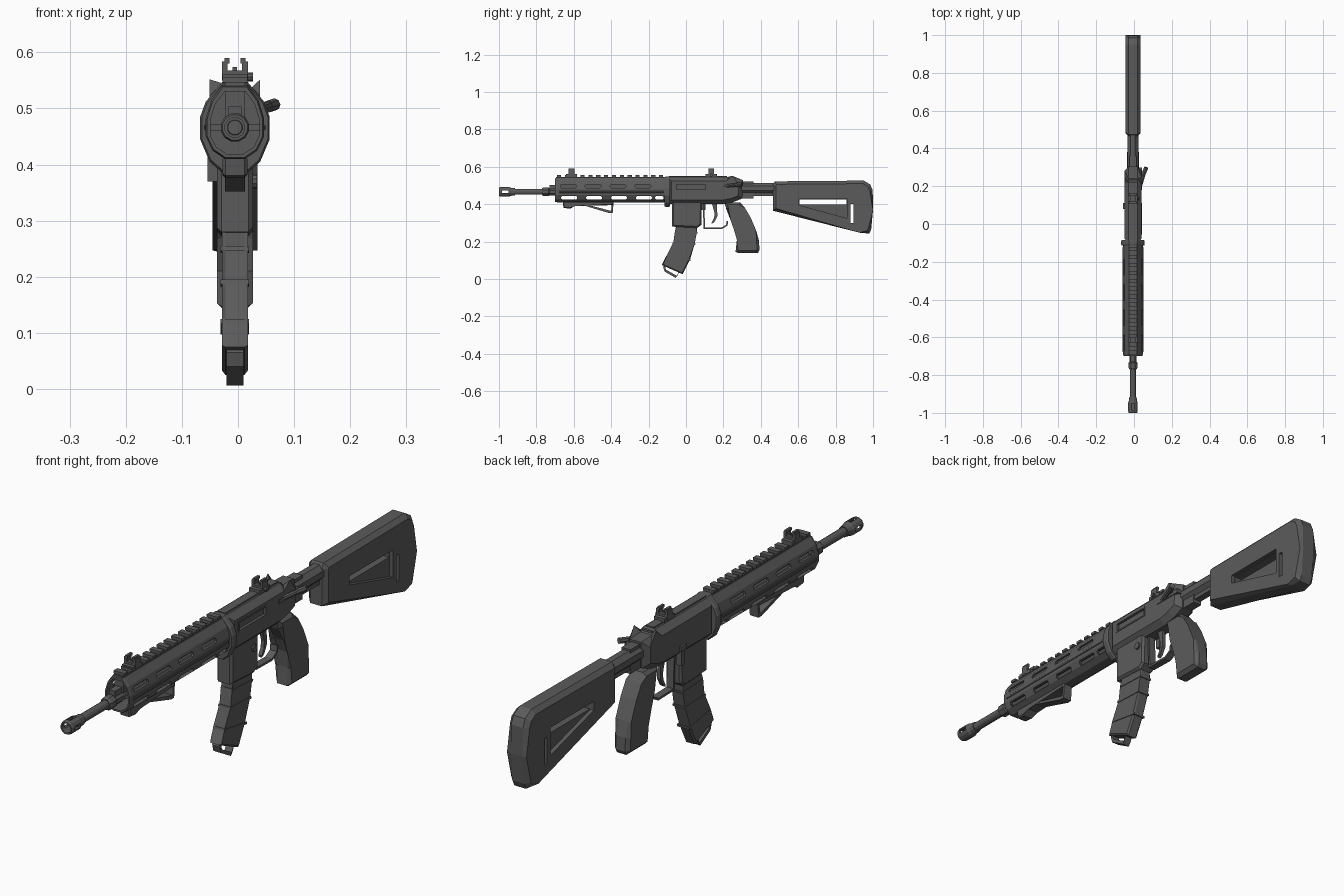
import bpy, bmesh, math
from mathutils import Vector, Matrix

if "Cube" in bpy.data.objects:
    bpy.data.objects.remove(bpy.data.objects["Cube"])

CX = -0.0055      # sideways offset of the centre line
ZB = 0.466        # bore height
gunmetal = bpy.data.materials.new("dark_grey")
gunmetal.diffuse_color = (0.105, 0.105, 0.105, 1)
gunmetal.use_nodes = True
gunmetal.node_tree.nodes["Principled BSDF"].inputs["Base Color"].default_value = gunmetal.diffuse_color


def finish(name, bm):
    bmesh.ops.recalc_face_normals(bm, faces=bm.faces)
    me = bpy.data.meshes.new(name)
    bm.to_mesh(me)
    bm.free()
    me.materials.append(gunmetal)
    ob = bpy.data.objects.new(name, me)
    ob.location.x = CX
    bpy.context.collection.objects.link(ob)
    return ob


def add_prism(bm, pts, x0, x1, chamfer=0):
    """Side outline (y, z) extruded from x0 to x1, cap edges chamfered."""
    a = [bm.verts.new((x0, y, z)) for y, z in pts]
    b = [bm.verts.new((x1, y, z)) for y, z in pts]
    caps = [bm.faces.new(a), bm.faces.new(b[::-1])]
    n = len(pts)
    for i in range(n):
        j = (i + 1) % n
        bm.faces.new((a[j], a[i], b[i], b[j]))
    if chamfer:
        edges = list({e for f in caps for e in f.edges})
        bmesh.ops.bevel(bm, geom=edges, offset=chamfer, segments=1, affect='EDGES')


def prism(name, pts, hw, chamfer=0):
    bm = bmesh.new()
    add_prism(bm, pts, -hw, hw, chamfer)
    return finish(name, bm)


def rect(y0, y1, z0, z1):
    return [(y0, z0), (y1, z0), (y1, z1), (y0, z1)]


def boxes(name, items):
    """Several boxes given as (x0, x1, y0, y1, z0, z1)."""
    bm = bmesh.new()
    for x0, x1, *r in items:
        add_prism(bm, rect(*r), x0, x1)
    return finish(name, bm)


def add_loft(bm, rings, closed=False):
    rows = [[bm.verts.new(p) for p in r] for r in rings]
    n = len(rows[0])
    for k in range(len(rows) if closed else len(rows) - 1):
        r, s = rows[k], rows[(k + 1) % len(rows)]
        for i in range(n):
            bm.faces.new((r[i], r[(i + 1) % n], s[(i + 1) % n], s[i]))
    if not closed:
        bm.faces.new(rows[0][::-1])
        bm.faces.new(rows[-1])


def lathe(name, profile, n=12, z=ZB, closed=False):
    """Profile (y, radius) turned round an axis along y."""
    bm = bmesh.new()
    ang = [2 * math.pi * (i + .5) / n for i in range(n)]
    add_loft(bm, [[(r * math.cos(t), y, z + r * math.sin(t)) for t in ang] for y, r in profile], closed)
    return finish(name, bm)


def rod(name, p, q, r, n=8):
    bm = bmesh.new()
    p, q = Vector(p), Vector(q)
    m = Matrix.Translation((p + q) / 2) @ (q - p).to_track_quat('Z', 'Y').to_matrix().to_4x4()
    bmesh.ops.create_cone(bm, cap_ends=True, segments=n, radius1=r, radius2=r,
                          depth=(q - p).length, matrix=m)
    return finish(name, bm)


def cut(ob, cutter):
    cutter.hide_render = True
    cutter.hide_viewport = True
    m = ob.modifiers.new("cut", 'BOOLEAN')
    m.operation, m.object, m.solver = 'DIFFERENCE', cutter, 'EXACT'


def slot(y0, y1, z, h):
    c = h * .6
    return [(y0 + c, z - h), (y1 - c, z - h), (y1, z - h + c), (y1, z + h - c),
            (y1 - c, z + h), (y0 + c, z + h), (y0, z + h - c), (y0, z - h + c)]


def section(half, y, s=1):
    """Mirrored cross-section (x, z) placed at y and scaled about the bore."""
    full = half + [(-x, z) for x, z in half[::-1]]
    return [(x * s, y, ZB + (z - ZB) * s) for x, z in full]


# Barrel and muzzle device
lathe("barrel", [(-.95, .013), (-.935, .016), (-.77, .016), (-.70, .018), (-.05, .018)])
muzzle = lathe("muzzle_device", [(-1, .018), (-1, .023), (-.993, .026), (-.945, .026), (-.935, .022),
                                 (-.915, .020), (-.915, .012), (-.945, .012), (-.945, .018)], closed=True)
bm = bmesh.new()
add_prism(bm, rect(-.985, -.95, ZB - .007, ZB + .007), -.04, .04)
add_prism(bm, rect(-.985, -.95, ZB + .01, ZB + .04), -.007, .007)
cut(muzzle, finish("muzzle_slot_cutter", bm))
lathe("gas_block", [(-.77, .020), (-.762, .025), (-.735, .025), (-.73, .021), (-.69, .021)], 8)
boxes("gas_tube", [(-.012, .012, -.73, -.69, .475, .503), (-.018, .018, -.69, -.1, .482, .53)])

# Hollow handguard with rows of slots
guard = [(.018, .41), (.04, .425), (.052, .45), (.052, .482), (.042, .515), (.022, .542)]
bm = bmesh.new()
add_loft(bm, [section(guard, -.7, .95), section(guard, -.69), section(guard, -.1),
              section(guard, -.1, .84), section(guard, -.69, .84), section(guard, -.7, .84)], True)
handguard = finish("handguard", bm)
bm = bmesh.new()
for k in range(4):
    y = -.672 + k * .133
    add_prism(bm, slot(y, y + .085, .496, .009), -.1, .1)
    add_prism(bm, slot(y + .005, y + .09, .434, .009), -.1, .1)
add_prism(bm, slot(-.165, -.12, .434, .009), -.1, .1)
cut(handguard, finish("handguard_slot_cutter", bm))
prism("handguard_side_strip", rect(-.68, -.12, .461, .471), .055, .002)

# Top rail with teeth
boxes("top_rail", [(-.018, .018, -.695, -.1, .535, .546)] +
      [(-.022, .022, -.69 + k * .042, -.668 + k * .042, .546, .556) for k in range(14)])

# Collar between handguard and receiver
collar = [(.022, .385), (.045, .405), (.062, .445), (.062, .485), (.052, .512), (.022, .548)]
bm = bmesh.new()
add_loft(bm, [section(collar, -.115, .95), section(collar, -.108), section(collar, -.092),
              section(collar, -.085, .95)])
finish("receiver_collar", bm)

# Receiver with ejection port
receiver = prism("receiver", [(-.1, .40), (.20, .40), (.25, .41), (.30, .43), (.305, .528), (.24, .53),
                              (.22, .545), (-.1, .545)], .045, .022)
cut(receiver, boxes("port_cutter", [(.037, .08, -.05, .105, .478, .506)]))
boxes("port_frame", [(.038, .047, -.056, -.05, .472, .512), (.038, .047, .105, .111, .472, .512),
                     (.038, .047, -.056, .111, .472, .478), (.038, .047, -.056, .111, .506, .512)])
boxes("receiver_top_rail", [(-.016, .016, -.09, .22, .54, .55)])
rod("charging_lever", (.036, .19, .495), (.064, .285, .505), .009)
rod("lever_knob", (.058, .27, .503), (.071, .30, .507), .011)
boxes("lever_base", [(.03, .048, .18, .30, .488, .504), (-.02, .02, .2, .235, .525, .54)])
rod("magazine_release", (.028, .055, .37), (.039, .055, .37), .013, 10)
boxes("bolt_catch", [(-.049, -.03, .085, .105, .37, .44), (-.052, -.03, .08, .11, .425, .445)])

# Magazine well
prism("magazine_well", [(-.075, .28), (.06, .273), (.083, .29), (.085, .42), (-.075, .42)], .032, .008)

# Curved magazine
front = [(-.05, .30), (-.053, .255), (-.068, .195), (-.097, .125), (-.13, .075)]
back = [(.062, .30), (.058, .25), (.047, .19), (.022, .105), (-.018, .025)]
prism("magazine", front + back[::-1], .023, .006)
bm = bmesh.new()
for k in range(1, 4):
    (a, b), (c, d) = front[k], back[k]
    add_prism(bm, [(a - .003, b), (c + .003, d), (c + .002, d - .008), (a - .005, b - .008)], -.0255, .0255)
finish("magazine_ribs", bm)
bm = bmesh.new()
base = [(-.122, .065), (-.115, .04), (-.055, .006), (-.042, .032)]
for (a, b), (c, d) in zip(base, base[1:]):
    add_prism(bm, [(a, b), (c, d), (c + .008, d + .010), (a + .008, b + .010)], -.015, .015)
finish("magazine_base_loop", bm)

# Trigger and its guard
guard_line = [(.09, .40), (.094, .268), (.19, .266), (.222, .285), (.225, .31)]
bm = bmesh.new()
for (a, b), (c, d) in zip(guard_line, guard_line[1:]):
    w = Vector((c - a, d - b)).normalized() * .008
    add_prism(bm, [(a, b), (c, d), (c - w.y, d + w.x), (a - w.y, b + w.x)], -.014, .014)
finish("trigger_guard", bm)
prism("trigger", [(.14, .40), (.165, .40), (.168, .335), (.152, .305), (.138, .295), (.137, .302),
                  (.15, .325), (.153, .35)], .007)

# Pistol grip
prism("grip", [(.205, .41), (.215, .375), (.25, .32), (.268, .27), (.272, .21), (.265, .145), (.275, .14),
               (.385, .14), (.393, .155), (.39, .205), (.375, .26), (.345, .33), (.315, .38), (.29, .41)],
      .032, .013)

# Buffer tube and stock
lathe("buffer_tube", [(.28, .031), (.5, .031)], 8, .485)
boxes("buffer_tube_rail", [(-.014, .014, .29, .5, .443, .465), (-.018, .018, .29, .36, .43, .52)])
stock = prism("stock", [(.465, .365), (.465, .505), (.475, .522), (.95, .526), (.985, .505), (.998, .475),
                        (1, .37), (.99, .265), (.98, .243), (.93, .247)], .04, .016)
bm = bmesh.new()
wedge = [(.605, .428), (.605, .395), (.86, .325), (.86, .428)]
add_prism(bm, wedge, .025, .08)
add_prism(bm, wedge, -.08, -.025)
cut(stock, finish("stock_recess_cutter", bm))
cut(stock, boxes("stock_slot_cutter", [(-.1, .1, .607, .858, .397, .426), (-.1, .1, .88, .895, .30, .40)]))

# Folding sights with curled ears
for name, y in (("front_sight", -.612), ("rear_sight", .135)):
    items = [(-.022, .022, y - .03, y + .03, .545, .56), (-.018, .018, y - .015, y + .015, .56, .568),
             (-.004, .004, y - .005, y + .005, .56, .574)]
    for s in (-1, 1):
        for x0, x1, z0, z1 in ((.013, .023, .55, .584), (.010, .019, .58, .59)):
            items.append((min(s * x0, s * x1), max(s * x0, s * x1), y - .015, y + .015, z0, z1))
    boxes(name, items)
rod("rear_sight_knob", (.02, .135, .556), (.032, .135, .556), .008)

# Hand stop under the handguard
prism("hand_stop_mount", [(-.66, .415), (-.655, .38), (-.62, .376), (-.595, .395), (-.39, .395),
                          (-.385, .415)], .022, .005)
prism("hand_stop_strut", [(-.57, .40), (-.54, .40), (-.40, .364), (-.398, .40), (-.388, .40),
                          (-.392, .352), (-.41, .352)], .018)
